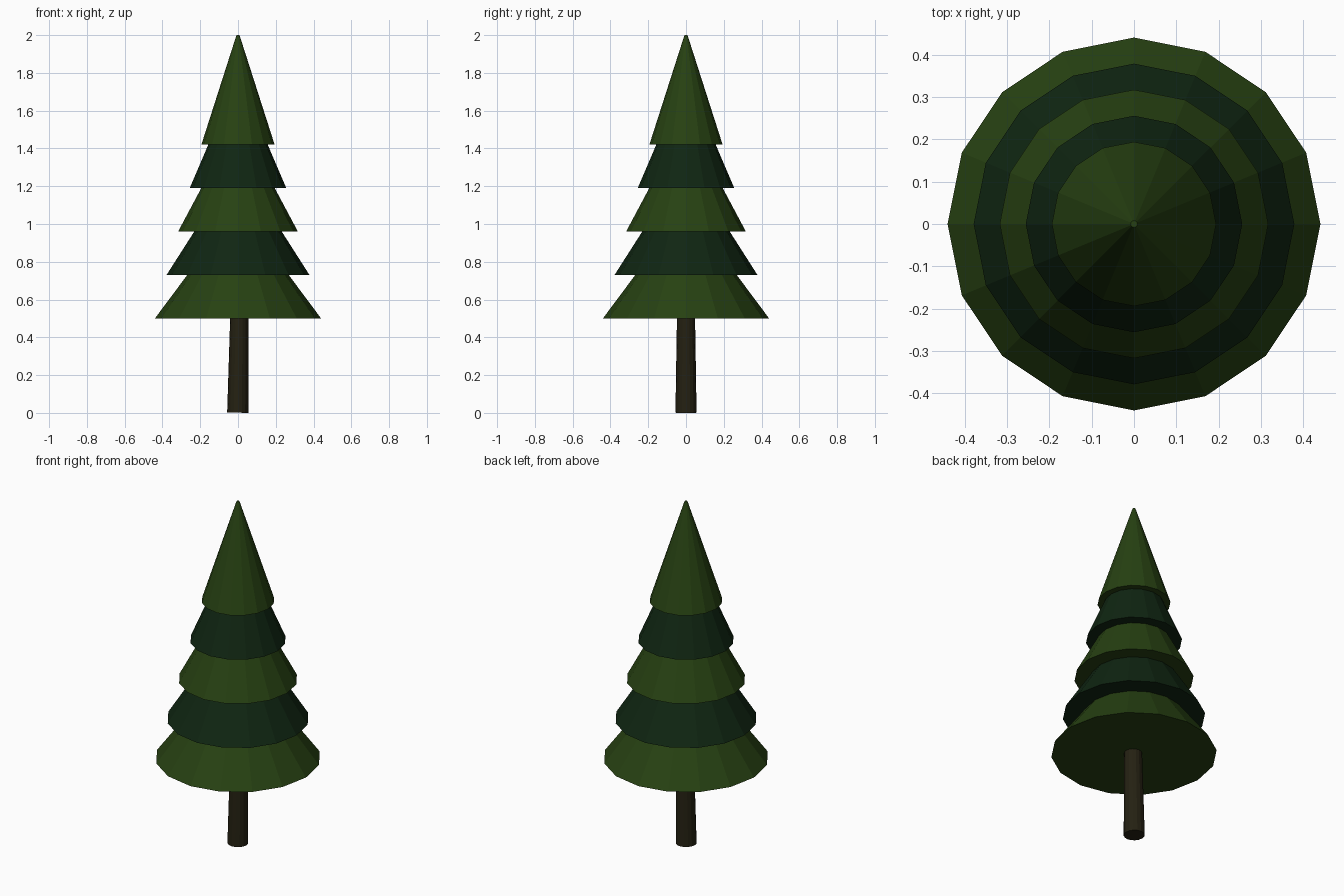
import bpy
import math

if "Cube" in bpy.data.objects:
    bpy.data.objects.remove(bpy.data.objects["Cube"])


def material(name, rgb):
    m = bpy.data.materials.new(name)
    m.diffuse_color = (*rgb, 1.0)
    m.use_nodes = True
    m.node_tree.nodes["Principled BSDF"].inputs["Base Color"].default_value = m.diffuse_color
    return m


light_green = material("light green", (0.020, 0.053, 0.006))
dark_green = material("dark green", (0.005, 0.019, 0.006))
bark = material("dark bark", (0.018, 0.015, 0.006))


def cone(name, sides, r_bottom, r_top, z, height, mat):
    """Upright flat-shaded cone standing on height z, with a vertex on +x."""
    bpy.ops.mesh.primitive_cone_add(vertices=sides, radius1=r_bottom, radius2=r_top,
                                    depth=height, location=(0, 0, z + height / 2))
    ob = bpy.context.object
    ob.name = name
    ob.data.materials.append(mat)
    return ob


# Leaf tiers: five overlapping cones, alternating greens
for i in range(5):
    cone(f"leaf_tier_{i + 1}", 16, 0.44 - 0.0615 * i, 0.008,
         0.5 + 0.23 * i, 0.58, dark_green if i % 2 else light_green)

# Trunk: slim taper, leaning slightly to the right
trunk = cone("trunk", 16, 0.056, 0.047, 0.001, 0.56, bark)
trunk.rotation_euler.y = math.radians(0.9)
trunk.location.x = 0.003
